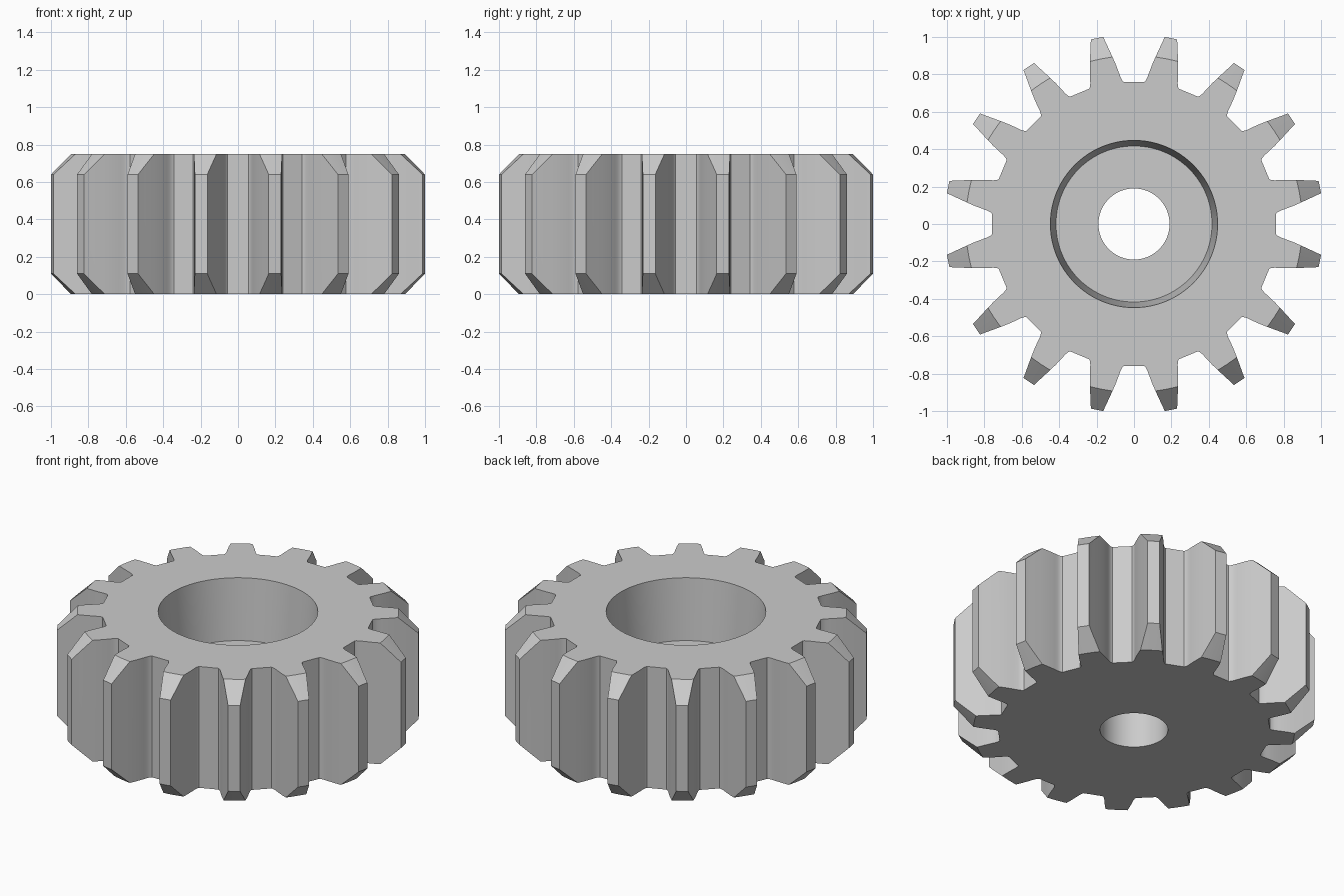
import bpy, bmesh, math

TEETH = 16
HEIGHT = 0.75
STEP = 2 * math.pi / TEETH

if "Cube" in bpy.data.objects:
    bpy.data.objects.remove(bpy.data.objects["Cube"])

steel = bpy.data.materials.new("grey_steel")
steel.use_nodes = True
GREY = (0.6, 0.6, 0.6, 1)
steel.diffuse_color = GREY
steel.node_tree.nodes["Principled BSDF"].inputs["Base Color"].default_value = GREY


def make_object(name, bm):
    bmesh.ops.recalc_face_normals(bm, faces=bm.faces)
    mesh = bpy.data.meshes.new(name)
    bm.to_mesh(mesh)
    bm.free()
    mesh.materials.append(steel)
    obj = bpy.data.objects.new(name, mesh)
    bpy.context.collection.objects.link(obj)
    return obj


# Toothed prism: half a tooth as (radius, half width), mirrored and repeated
FLANK = [(0.756, 0.094), (0.764, 0.088), (0.785, 0.082), (0.82, 0.077), (0.86, 0.070),
         (0.90, 0.061), (0.95, 0.049), (0.99, 0.039), (1.013, 0.034)]
tooth = [(r, -w) for r, w in FLANK] + [(r, w) for r, w in reversed(FLANK)]

bm = bmesh.new()
outline = []
for i in range(TEETH):
    a = (i + 0.5) * STEP
    c, s = math.cos(a), math.sin(a)
    outline += [bm.verts.new((r * c - w * s, r * s + w * c, -0.1)) for r, w in tooth]
base = bm.faces.new(outline)
top = bmesh.ops.extrude_face_region(bm, geom=[base])["geom"]
bmesh.ops.translate(bm, vec=(0, 0, HEIGHT + 0.2),
                    verts=[v for v in top if isinstance(v, bmesh.types.BMVert)])
gear = make_object("gear", bm)

# Turned blank: tip chamfers, tapered recess and through bore as one lathe profile
TURNED = [(0.19, 0), (0.90, 0), (1.1, 0.194), (1.1, HEIGHT - 0.194), (0.90, HEIGHT),
          (0.447, HEIGHT), (0.417, HEIGHT / 2), (0.19, HEIGHT / 2)]
SEGMENTS = TEETH * 8

bm = bmesh.new()
rings = []
for k in range(SEGMENTS):
    a = 2 * math.pi * k / SEGMENTS
    rings.append([bm.verts.new((r * math.cos(a), r * math.sin(a), z)) for r, z in TURNED])
for k in range(SEGMENTS):
    here, there = rings[k], rings[(k + 1) % SEGMENTS]
    for j in range(len(TURNED)):
        n = (j + 1) % len(TURNED)
        bm.faces.new((here[j], here[n], there[n], there[j]))
blank = make_object("turned_blank", bm)
blank.hide_render = True

# Keep only what lies inside both shapes
cut = gear.modifiers.new("turn", "BOOLEAN")
cut.operation = "INTERSECT"
cut.solver = "EXACT"
cut.object = blank
bpy.ops.object.select_all(action="DESELECT")
bpy.context.view_layer.objects.active = gear
gear.select_set(True)
bpy.ops.object.modifier_apply(modifier=cut.name)
bpy.data.objects.remove(blank)

# Smooth the curved flanks and bores, keep machined edges crisp
bpy.ops.object.shade_smooth_by_angle(angle=math.radians(22))
